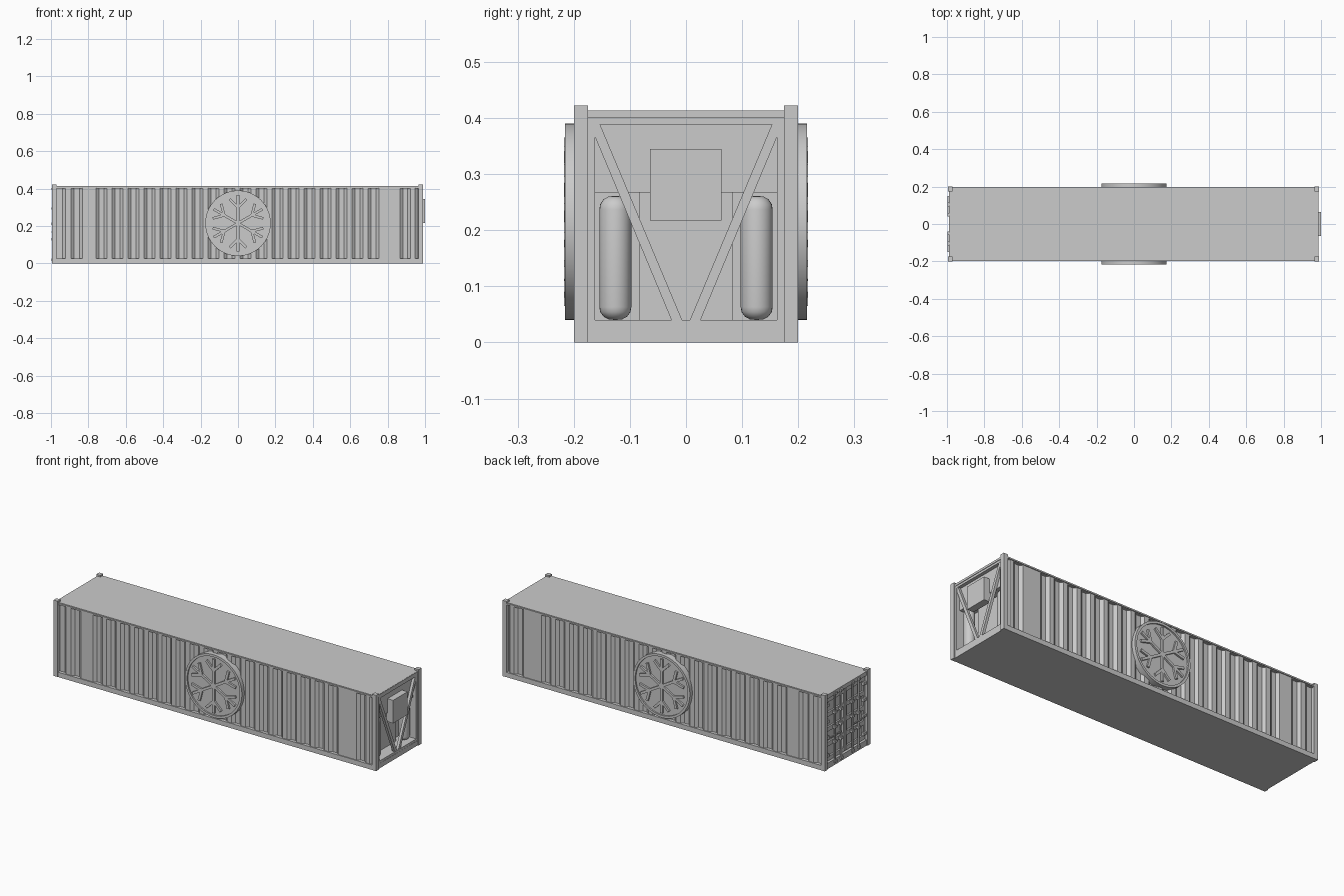
import bpy, bmesh, math
from mathutils import Matrix, Vector

if "Cube" in bpy.data.objects:
    bpy.data.objects.remove(bpy.data.objects["Cube"])


def finish(bm, name, smooth=False):
    bmesh.ops.recalc_face_normals(bm, faces=bm.faces)
    me = bpy.data.meshes.new(name)
    bm.to_mesh(me)
    bm.free()
    ob = bpy.data.objects.new(name, me)
    bpy.context.collection.objects.link(ob)
    if smooth:
        bpy.ops.object.select_all(action='DESELECT')
        ob.select_set(True)
        bpy.context.view_layer.objects.active = ob
        bpy.ops.object.shade_smooth_by_angle(angle=math.radians(35))
    return ob


def add_box(bm, x, y, z):
    c = [(a[0] + a[1]) / 2 for a in (x, y, z)]
    s = [abs(a[1] - a[0]) for a in (x, y, z)]
    bmesh.ops.create_cube(bm, size=1, matrix=Matrix.Translation(c) @ Matrix.Diagonal((*s, 1)))


def boxes(name, *items):
    bm = bmesh.new()
    for it in items:
        add_box(bm, *it)
    return finish(bm, name)


def prism(name, pts, place_lo, place_hi):
    """Extrude a 2D outline between two placements."""
    bm = bmesh.new()
    lo = [bm.verts.new(place_lo(*p)) for p in pts]
    hi = [bm.verts.new(place_hi(*p)) for p in pts]
    bm.faces.new(lo)
    bm.faces.new(hi[::-1])
    n = len(pts)
    for i in range(n):
        j = (i + 1) % n
        bm.faces.new((lo[i], lo[j], hi[j], hi[i]))
    return finish(bm, name)


def lathe(name, prof, steps, matrix):
    """Spin an (r, h) profile about its local z axis."""
    bm = bmesh.new()
    vs = [bm.verts.new((r, 0, h)) for r, h in prof]
    es = [bm.edges.new(e) for e in zip(vs, vs[1:])]
    bmesh.ops.spin(bm, geom=vs + es, cent=(0, 0, 0), axis=(0, 0, 1),
                   angle=math.tau, steps=steps)
    bmesh.ops.remove_doubles(bm, verts=bm.verts, dist=1e-5)
    bm.transform(matrix)
    return finish(bm, name, True)


# Floor, roof and corner posts
boxes("floor", ((-.99, .985), (-.199, .199), (0, .027)))
boxes("roof", ((-.99, .985), (-.193, .193), (.4, .413)))
boxes("corner_posts", *[(x, (s * .175, s * .2), (0, .422))
                        for x in ((-.995, -.97), (.965, .99)) for s in (-1, 1)])
boxes("top_side_rails", *[((-.985, .98), (s * .178, s * .199), (.403, .411)) for s in (-1, 1)])

# Corrugated side walls: alternating inner and outer flats with two wide plain panels
slopes = [-.93, -.885, -.84]
slopes += [-.75 + i * 1.495 / 35 for i in range(36)]
slopes += [.873, .915, .955]
INNER, OUTER, HALF = .181, .194, .008
outline = [(-.975, .176), (-.975, INNER)]
level = INNER
for c in slopes:
    nxt = OUTER if level == INNER else INNER
    outline += [(c - HALF, level), (c + HALF, nxt)]
    level = nxt
outline += [(.97, level), (.97, .176)]
for s, side in ((-1, "front"), (1, "back")):
    prism(side + "_corrugated_wall", outline,
          lambda x, y: (x, s * y, .02), lambda x, y: (x, s * y, .405))

# Round snowflake badges on both sides
CZ, R = .215, .175
arm_bits = [((0, 0), (0, .15))]
for k in (-1, 1):
    arm_bits.append(((0, .085), (k * .045, .13)))
for s, side in ((-1, "front"), (1, "back")):
    place = Matrix.Translation((0, 0, CZ)) @ Matrix.Rotation(s * -math.pi / 2, 4, 'X')
    lathe(side + "_badge_disc",
          [(0, .18), (R, .18), (R, .216), (.162, .216), (.162, .208), (0, .208)], 64, place)
    bm = bmesh.new()
    for i in range(6):
        turn = Matrix.Rotation(i * math.pi / 3, 4, 'Z')
        for a, b in arm_bits:
            a, b = Vector(a), Vector(b)
            d, m = b - a, (a + b) / 2
            M = turn @ Matrix.Translation((m.x, m.y, .2115)) \
                @ Matrix.Rotation(math.atan2(d.y, d.x), 4, 'Z') \
                @ Matrix.Diagonal((d.length, .014, .012, 1))
            bmesh.ops.create_cube(bm, size=1, matrix=M)
    bm.transform(place)
    finish(bm, side + "_snowflake")

# Machinery end: frame, recess walls and upper housing
boxes("machinery_end_frame",
      ((.965, .987), (-.176, .176), (.4, .412)),
      ((.96, .984), (-.176, .176), (.388, .4)),
      ((.96, .984), (-.176, .176), (.02, .04)),
      *[((.96, .984), (s * .162, s * .176), (.04, .388)) for s in (-1, 1)])
boxes("recess_shell",
      ((.875, .89), (-.176, .176), (.027, .4)),
      ((.885, .96), (-.176, .176), (.02, .04)),
      *[((.885, .96), (s * .162, s * .176), (.027, .4)) for s in (-1, 1)])
boxes("upper_housing", ((.885, .965), (-.162, .162), (.267, .395)))
boxes("center_column", ((.885, .915), (-.083, .083), (.035, .267)))
boxes("control_box", ((.96, 1.0), (-.064, .063), (.217, .345)))

# Diagonal braces and upright tanks
brace = [(.162, .388), (.153, .388), (.007, .04), (.026, .04), (.162, .366)]
tank = [(0, .04), (.012, .041), (.021, .046), (.027, .054), (.0285, .063),
        (.0285, .237), (.027, .246), (.021, .255), (.012, .26), (0, .261)]
for s, side in ((-1, "left"), (1, "right")):
    prism(side + "_brace", brace,
          lambda y, z: (.968, s * y, z), lambda y, z: (.983, s * y, z))
    lathe(side + "_tank", tank, 24, Matrix.Translation((.935, s * .126, 0)))

# Door end: frame, two leaves with raised ribs
boxes("door_frame",
      ((-.99, -.965), (-.176, .176), (.39, .412)),
      ((-.99, -.965), (-.176, .176), (.0, .032)))
for s, side in ((-1, "left"), (1, "right")):
    parts = [((-.972, -.955), (s * .002, s * .175), (.03, .392))]
    parts += [((-.981, -.97), (s * .004, s * .172), (z - .012, z + .012))
              for z in (.048, .13, .212, .294, .375)]
    parts += [((-.981, -.97), (s * a, s * b), (.036, .387))
              for a, b in ((.004, .016), (.16, .172))]
    boxes(side + "_door", *parts)
    # Lock rods, brackets, handles and hinges
    for n, y in enumerate((.05, .104)):
        lathe(f"{side}_lock_rod_{n}", [(0, .012), (.005, .012), (.005, .405), (0, .405)], 12,
              Matrix.Translation((-.99, s * y, 0)))
        boxes(f"{side}_rod_brackets_{n}",
              *[((-.998, -.978), (s * y - .01, s * y + .01), (z - .006, z + .006))
                for z in (.02, .13, .212, .294, .398)])
    boxes(side + "_handles", *[((-.996, -.99), (s * y, s * (y + .045)), (.165, .172))
                               for y in (.05, .104)])
    boxes(side + "_hinges", *[((-.99, -.975), (s * .15, s * .178), (z - .008, z + .008))
                              for z in (.07, .17, .26, .35)])
